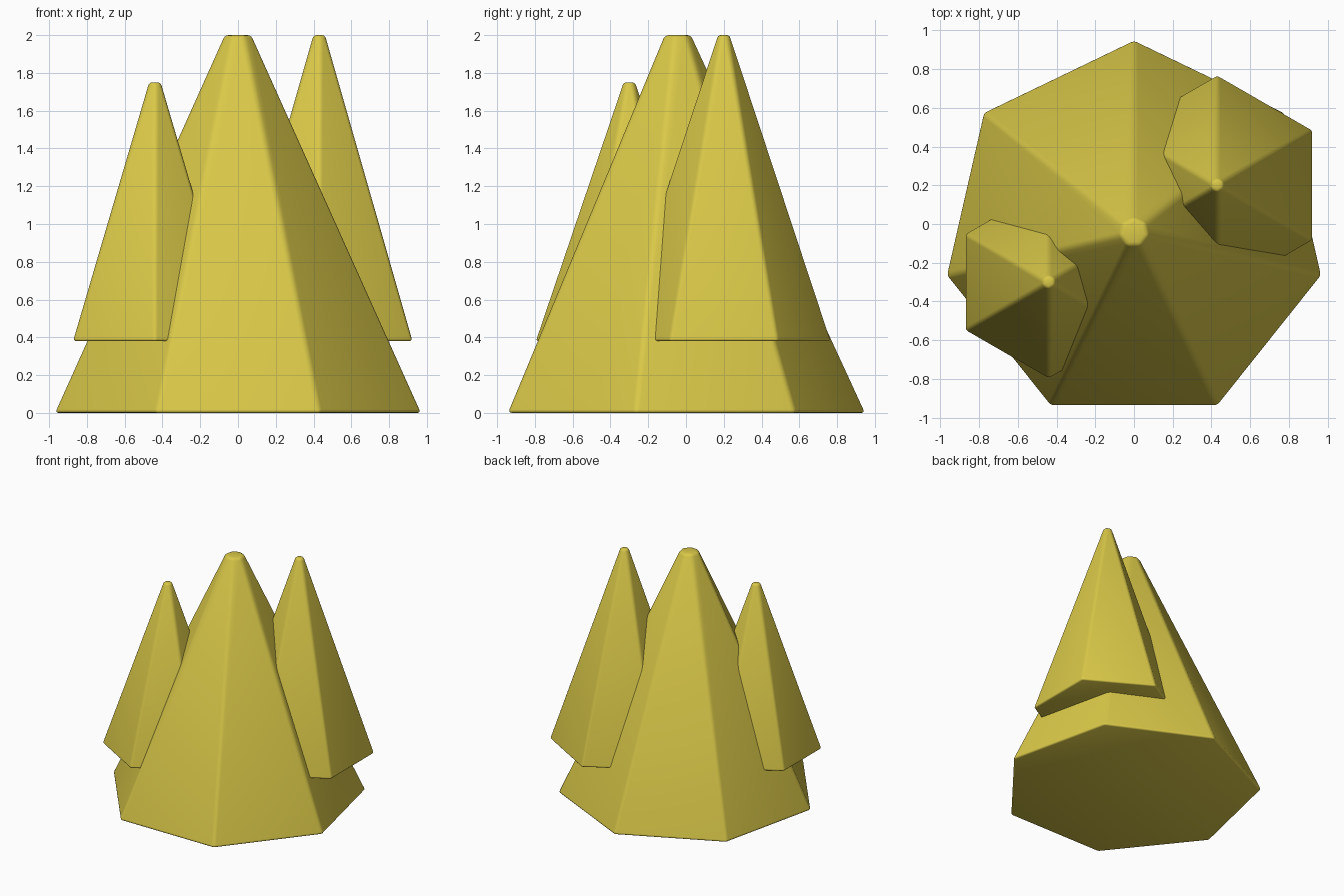
import bpy, bmesh, math

if "Cube" in bpy.data.objects:
    bpy.data.objects.remove(bpy.data.objects["Cube"])

mat = bpy.data.materials.new("mustard yellow")
mat.diffuse_color = (0.70, 0.58, 0.065, 1)
mat.use_nodes = True
mat.node_tree.nodes["Principled BSDF"].inputs["Base Color"].default_value = mat.diffuse_color


def spire(name, sides, centre, r_base, r_tip, z0, z1, bevel):
    """Tapered, closed spire with a corner pointing to +y and softened edges."""
    bm = bmesh.new()
    rings = []
    for r, z in ((r_base, z0), (r_tip, z1)):
        ring = []
        for i in range(sides):
            a = math.pi / 2 + 2 * math.pi * i / sides
            ring.append(bm.verts.new((centre[0] + r * math.cos(a),
                                      centre[1] + r * math.sin(a), z)))
        rings.append(ring)
    low, high = rings
    for i in range(sides):
        j = (i + 1) % sides
        bm.faces.new((low[i], low[j], high[j], high[i]))
    bm.faces.new(low[::-1])
    bm.faces.new(high)
    bmesh.ops.bevel(bm, geom=bm.edges[:], offset=bevel, segments=3,
                    profile=0.5, affect='EDGES', clamp_overlap=True)
    bmesh.ops.recalc_face_normals(bm, faces=bm.faces[:])
    for f in bm.faces:
        f.smooth = True
    mesh = bpy.data.meshes.new(name)
    bm.to_mesh(mesh)
    bm.free()
    mesh.materials.append(mat)
    obj = bpy.data.objects.new(name, mesh)
    bpy.context.collection.objects.link(obj)
    return obj


# Large seven-sided centre spire
spire("main_spire", 7, (0, -0.044), 0.997, 0.075, 0, 2.0, 0.02)
# Two six-sided side spires sunk into it
spire("right_spire", 6, (0.43, 0.20), 0.57, 0.035, 0.38, 2.0, 0.016)
spire("left_spire", 6, (-0.44, -0.30), 0.50, 0.035, 0.38, 1.75, 0.016)
